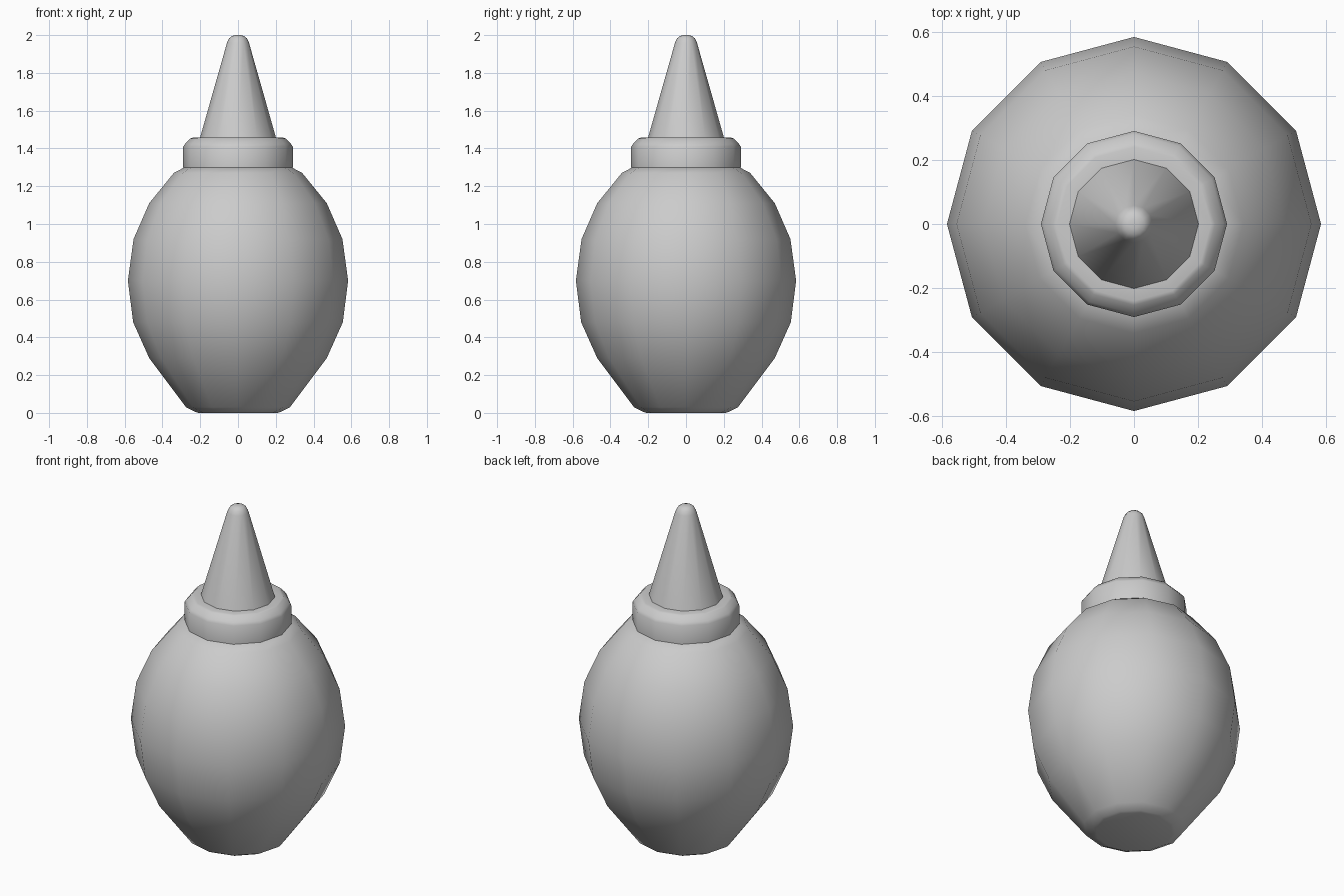
import bpy
import bmesh
import math

cube = bpy.data.objects.get("Cube")
if cube:
    bpy.data.objects.remove(cube, do_unlink=True)

SIDES = 12

grey = bpy.data.materials.new("plain_grey")
grey.use_nodes = True
colour = (0.6, 0.6, 0.6, 1)
grey.diffuse_color = colour
grey.node_tree.nodes["Principled BSDF"].inputs["Base Color"].default_value = colour


def lathe(name, profile):
    """Turn a (radius, height) profile around z and cap both ends."""
    bm = bmesh.new()
    rings = []
    for r, z in profile:
        angles = [2 * math.pi * i / SIDES for i in range(SIDES)]
        rings.append([bm.verts.new((r * math.cos(a), r * math.sin(a), z)) for a in angles])
    for low, high in zip(rings, rings[1:]):
        for i in range(SIDES):
            j = (i + 1) % SIDES
            bm.faces.new((low[i], low[j], high[j], high[i]))
    bm.faces.new(rings[0][::-1])
    bm.faces.new(rings[-1])
    mesh = bpy.data.meshes.new(name)
    bm.to_mesh(mesh)
    bm.free()
    mesh.materials.append(grey)
    obj = bpy.data.objects.new(name, mesh)
    bpy.context.collection.objects.link(obj)
    bpy.ops.object.select_all(action="DESELECT")
    obj.select_set(True)
    bpy.context.view_layer.objects.active = obj
    bpy.ops.object.shade_smooth_by_angle(angle=math.radians(50))
    return obj


# Rounded bottle with a small flat base
lathe("bottle_body", [(0.21, 0), (0.225, 0.005), (0.275, 0.03), (0.47, 0.29),
                      (0.555, 0.48), (0.583, 0.7), (0.553, 0.92), (0.47, 1.11),
                      (0.34, 1.27), (0.28, 1.302)])

# Screw collar with a bevelled top edge
lathe("collar", [(0.29, 1.3), (0.29, 1.41), (0.28, 1.425), (0.253, 1.453),
                 (0.24, 1.457), (0.19, 1.457)])

# Tapered nozzle with a rounded tip
lathe("nozzle", [(0.203, 1.45), (0.058, 1.96), (0.047, 1.983), (0.033, 1.995),
                 (0.015, 2.0)])
